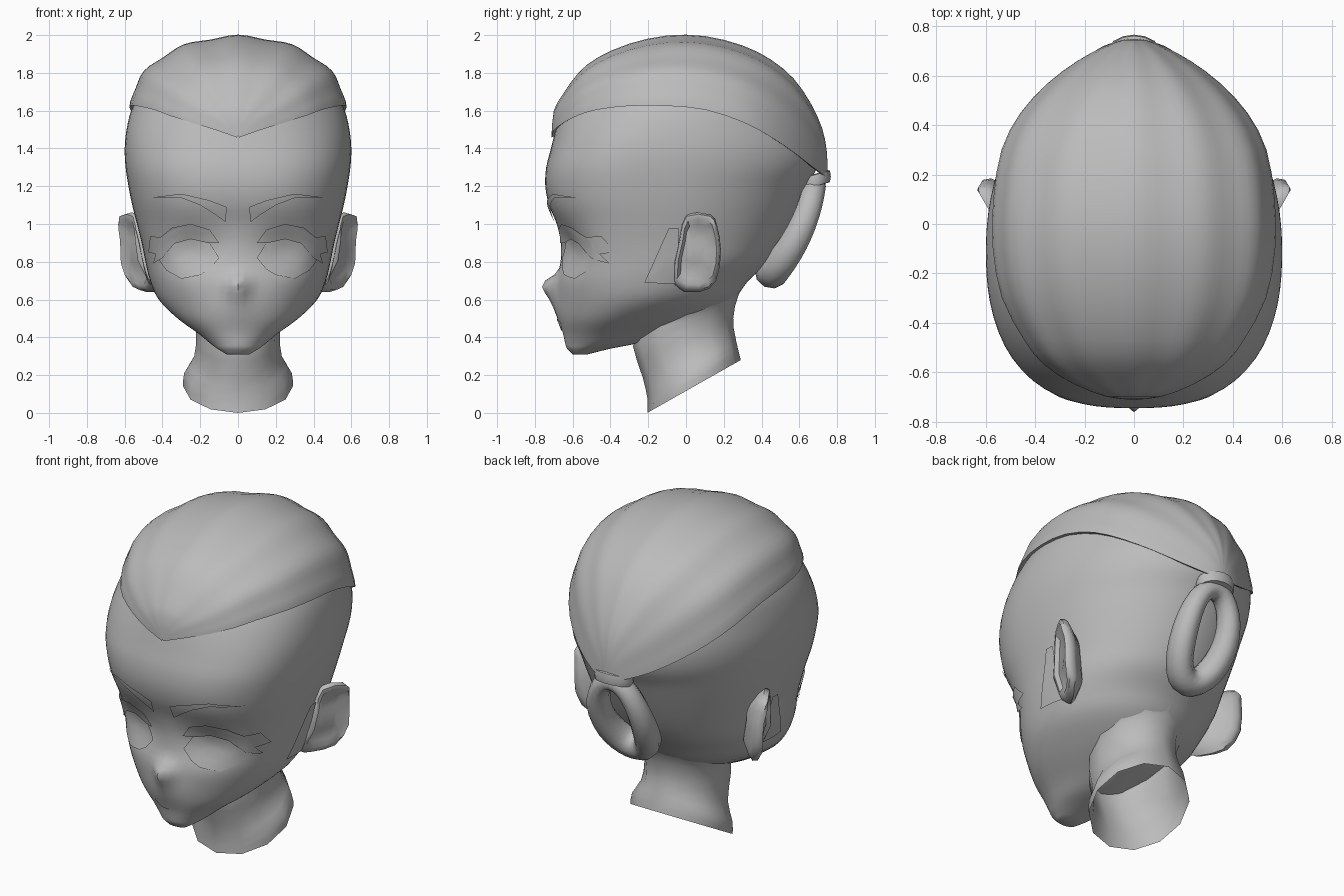
import bpy, bmesh, math
from mathutils import Vector
from mathutils.bvhtree import BVHTree

if "Cube" in bpy.data.objects:
    bpy.data.objects.remove(bpy.data.objects["Cube"])

grey = bpy.data.materials.new("plain_grey")
grey.diffuse_color = (0.5, 0.5, 0.5, 1)
grey.use_nodes = True
grey.node_tree.nodes["Principled BSDF"].inputs["Base Color"].default_value = grey.diffuse_color


def finish(name, bm, angle=45, recalc=True):
    if recalc:
        bmesh.ops.recalc_face_normals(bm, faces=bm.faces[:])
    me = bpy.data.meshes.new(name)
    bm.to_mesh(me)
    bm.free()
    ob = bpy.data.objects.new(name, me)
    bpy.context.collection.objects.link(ob)
    me.materials.append(grey)
    bpy.ops.object.select_all(action='DESELECT')
    ob.select_set(True)
    bpy.context.view_layer.objects.active = ob
    bpy.ops.object.shade_smooth_by_angle(angle=math.radians(angle))
    return ob


def spline(rows, n, closed=False):
    """Smooth curve through rows, with n steps between each pair."""
    out, m = [], len(rows)
    get = (lambda i: rows[i % m]) if closed else (lambda i: rows[max(0, min(m - 1, i))])
    for i in range(m if closed else m - 1):
        a, b, c, d = get(i - 1), get(i), get(i + 1), get(i + 2)
        for k in range(n):
            t = k / n
            out.append([0.5 * (2 * q + (r - p) * t + (2 * p - 5 * q + 4 * r - s) * t * t
                               + (3 * q - p - 3 * r + s) * t ** 3)
                        for p, q, r, s in zip(a, b, c, d)])
    if not closed:
        out.append(list(rows[-1]))
    return out


def loft(name, rings, closed=True, cap0=False, cap1=False, loop=False, angle=45):
    bm = bmesh.new()
    vs = [[bm.verts.new(p) for p in r] for r in rings]
    n = len(vs[0])
    pairs = list(zip(vs, vs[1:])) + ([(vs[-1], vs[0])] if loop else [])
    for a, b in pairs:
        for i in range(n if closed else n - 1):
            j = (i + 1) % n
            bm.faces.new((a[i], a[j], b[j], b[i]))
    if cap0:
        bm.faces.new(vs[0])
    if cap1:
        bm.faces.new(vs[-1])
    return finish(name, bm, angle)


# head: z, front y, widest y, back y, half width, front squareness
sections = [
    (.31, -.60, -.57, -.52, .06, 2), (.34, -.63, -.53, -.40, .11, 2),
    (.37, -.64, -.48, -.25, .15, 2), (.42, -.65, -.44, -.10, .21, 2),
    (.50, -.67, -.36, .10, .32, 2), (.60, -.68, -.22, .25, .42, 2.1),
    (.70, -.68, -.15, .33, .465, 2.3), (.80, -.665, -.10, .435, .49, 2.5),
    (.90, -.665, -.10, .50, .51, 2.6), (1.0, -.685, -.10, .55, .535, 2.6),
    (1.1, -.725, -.10, .595, .56, 2.6), (1.2, -.745, -.10, .64, .58, 2.6),
    (1.3, -.74, -.10, .695, .595, 2.6), (1.4, -.715, -.10, .71, .60, 2.5),
    (1.5, -.69, -.10, .69, .59, 2.3), (1.6, -.66, -.08, .65, .565, 2.1),
    (1.7, -.60, -.05, .58, .51, 2), (1.8, -.50, 0, .48, .40, 2),
    (1.88, -.37, 0, .35, .29, 2), (1.93, -.20, 0, .20, .14, 2)]


def gauss(d, s):
    return math.exp(-(d / s) ** 2)


rings = []
SEG = 72
for z, yf, yc, yb, hw, nf in spline(sections, 3):
    ring = []
    for i in range(SEG):
        a = 2 * math.pi * i / SEG
        s, c = math.sin(a), math.cos(a)
        n = nf if c > 0 else 2
        r = (abs(s) ** n + abs(c) ** n) ** (-1 / n)
        x, y = hw * r * s, yc + r * c * ((yf - yc) if c > 0 else (yc - yb))
        if c > 0:
            # nose, muzzle and eye sockets
            y -= .08 * gauss(x, .055) * gauss(z - .68, .045 if z > .68 else .08)
            y -= .018 * gauss(x, .11) * gauss(z - .56, .08)
            y += .05 * gauss(abs(x) - .25, .14) * gauss(z - .87, .11)
        ring.append((x, y, z))
    rings.append(ring)
head = loft("head", rings, cap0=True, cap1=True, angle=60)
tree = BVHTree.FromPolygons([v.co.copy() for v in head.data.vertices],
                            [p.vertices[:] for p in head.data.polygons])

# neck: front y/z, back y/z, half width; open at the bottom
neck = [(-.205, .0, .29, .28, .29), (-.205, .08, .275, .34, .285), (-.23, .19, .26, .41, .232),
        (-.28, .35, .25, .50, .222), (-.26, .45, .28, .63, .245), (-.25, .52, .36, .74, .33)]
rings = []
for yf, zf, yb, zb, hw in spline(neck, 2):
    ring = []
    for i in range(12):
        a = 2 * math.pi * i / 12
        t = 0.5 - 0.5 * math.cos(a)
        ring.append((hw * math.sin(a), yf + (yb - yf) * t, zf + (zb - zf) * t))
    rings.append(ring)
loft("neck", rings, angle=60)

# swept-back hair: y, top z, edge half width, edge z
hair = [(-.712, 1.465, .006, 1.458), (-.70, 1.60, .11, 1.495), (-.65, 1.69, .24, 1.535),
        (-.57, 1.80, .365, 1.575), (-.47, 1.88, .445, 1.605), (-.30, 1.955, .535, 1.625),
        (-.10, 1.998, .572, 1.625), (.10, 1.995, .57, 1.605), (.30, 1.945, .537, 1.54),
        (.45, 1.87, .46, 1.46), (.57, 1.77, .35, 1.38), (.66, 1.64, .23, 1.31),
        (.72, 1.51, .12, 1.265), (.745, 1.39, .05, 1.245), (.75, 1.28, .012, 1.24)]
rings = []
for y, zt, xe, ze in spline(hair, 2):
    ring = [(-xe * .9, y * .98, ze + .005)]
    for i in range(-18, 19):
        u = i / 18
        groove = 1 - .022 * math.sin(3 * math.pi * u) ** 2
        a = u * math.pi / 2
        ring.append((xe * math.sin(a) * groove, y,
                     ze + (zt - ze) * math.cos(a) * (1 - (1 - groove) * 1.6)))
    ring.append((xe * .9, y * .98, ze + .005))
    rings.append(ring)
loft("hair", rings, closed=False, angle=50)

# looped ponytail
rings = []
N = 28
for i in range(N):
    a = 2 * math.pi * i / N
    s, c = math.sin(a), math.cos(a)
    along = Vector((0, .115, .235))
    outward = Vector((0, .9, -.44))
    centre = Vector((0, .565, .975)) + along * c + outward * .04 * s * s
    centre.x = .14 * s
    radial = (along.normalized() * c + Vector((s, 0, 0))).normalized()
    rad = .068 - .012 * c
    rings.append([centre + rad * (radial * math.cos(b) + outward * 1.1 * math.sin(b))
                  for b in (2 * math.pi * k / 10 for k in range(10))])
loft("ponytail_loop", rings, loop=True, angle=60)

# band tying the ponytail
rings = []
for rad, dz in ((.8, -.035), (1, -.03), (1.06, 0), (1, .03), (.8, .035)):
    rings.append([(.11 * rad * math.sin(a), .682 + .08 * rad * math.cos(a),
                   1.23 + dz + .022 * math.cos(a))
                  for a in (2 * math.pi * k / 16 for k in range(16))])
loft("hair_band", rings, cap0=True, cap1=True)

# ears: outline in y, z
outline = spline([(-.07, .68), (.07, .64), (.16, .70), (.185, .86),
                  (.165, .99), (.13, 1.05), (.0, 1.05), (-.035, .92)], 2, closed=True)
layers = [(.55, -.14), (.88, -.07), (1, -.03), (.95, 0), (.82, 0), (.68, -.03), (.3, -.035)]
for side, label in ((1, "right"), (-1, "left")):
    rings = []
    for sc, dx in layers:
        ring = []
        for y0, z0 in outline:
            y, z = .06 + (y0 - .06) * sc, .86 + (z0 - .86) * sc
            x = .52 + .58 * (y + .06) - 1.2 * max(0, y - .14) - .5 * max(0, .8 - z) + dx
            ring.append((side * x, y, z))
        rings.append(ring)
    loft("ear_" + label, rings, cap0=True, cap1=True, angle=50)


def plate(name, pts, side, lift, from_side=False):
    """Thin patch laid on the head, outline seen from the front or the side."""
    bm = bmesh.new()
    bm.faces.new([bm.verts.new((side * 2, a, b) if from_side else (side * a, -2, b))
                  for a, b in pts])
    bmesh.ops.triangulate(bm, faces=bm.faces[:])
    bmesh.ops.subdivide_edges(bm, edges=bm.edges[:], cuts=3, use_grid_fill=True)
    ray = Vector((-side, 0, 0)) if from_side else Vector((0, 1, 0))
    for v in bm.verts:
        hit = tree.ray_cast(v.co, ray)[0]
        if hit:
            v.co = hit - ray * lift
    bm.normal_update()
    if sum(f.normal.dot(ray) for f in bm.faces) > 0:
        bmesh.ops.reverse_faces(bm, faces=bm.faces[:])
    finish(name, bm, 60, recalc=False)


brow = [(.065, 1.01), (.06, 1.09), (.15, 1.125), (.30, 1.16), (.46, 1.14),
        (.30, 1.138), (.20, 1.10), (.12, 1.05)]
eye = [(.10, .82), (.15, .76), (.20, .73), (.30, .71), (.38, .755), (.425, .82),
       (.37, .90), (.25, .94), (.15, .90)]
lash = [(.10, .90), (.15, .97), (.25, 1.0), (.35, .98), (.41, .93), (.465, .935),
        (.44, .89), (.475, .85), (.43, .84), (.45, .79), (.40, .82), (.36, .89),
        (.25, .92), (.16, .90)]
sideburn = [(-.09, .98), (-.04, .98), (-.04, .68), (-.22, .69), (-.13, .77)]
for side, label in ((1, "right"), (-1, "left")):
    plate("eyebrow_" + label, brow, side, .012)
    plate("eye_" + label, eye, side, .009)
    plate("eyelash_" + label, lash, side, .02)
    plate("sideburn_" + label, sideburn, side, .015, from_side=True)
plate("lips", [(-.09, .47), (-.04, .50), (0, .49), (.04, .50), (.09, .47),
               (.04, .435), (-.04, .435)], 1, .005)
